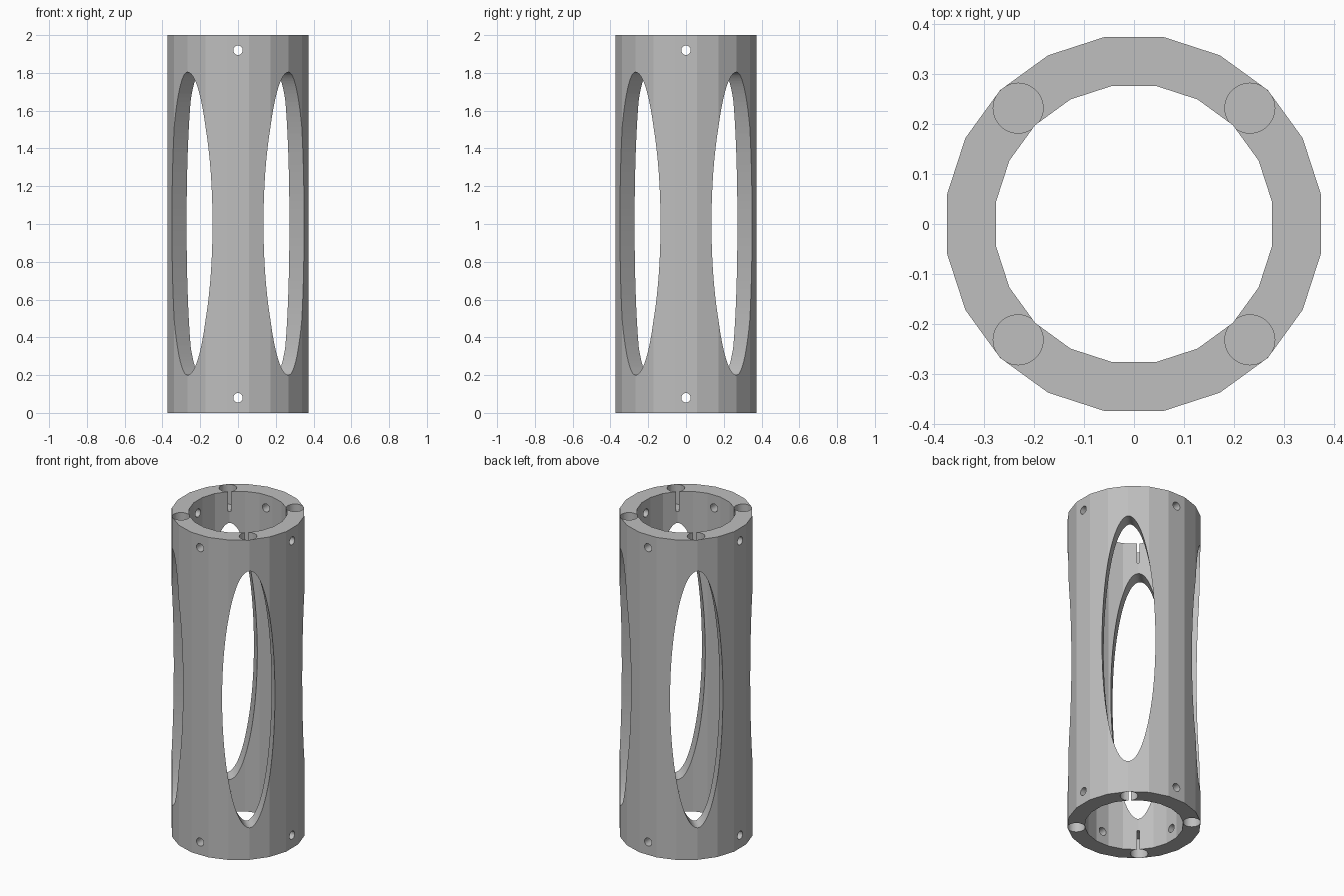
import bpy, bmesh, math
from mathutils import Matrix

if "Cube" in bpy.data.objects:
    bpy.data.objects.remove(bpy.data.objects["Cube"])

HEIGHT, R_OUT, R_IN, SIDES = 2.0, 0.379, 0.28, 20

grey = bpy.data.materials.new("light grey")
grey.diffuse_color = (0.52, 0.52, 0.52, 1)
grey.use_nodes = True
grey.node_tree.nodes["Principled BSDF"].inputs["Base Color"].default_value = grey.diffuse_color


def make_object(name, bm):
    bmesh.ops.recalc_face_normals(bm, faces=bm.faces)
    mesh = bpy.data.meshes.new(name)
    bm.to_mesh(mesh)
    bm.free()
    mesh.materials.append(grey)
    obj = bpy.data.objects.new(name, mesh)
    bpy.context.collection.objects.link(obj)
    return obj


def rod(name, matrix, segments, length):
    """Unit-radius rod along local z, placed by a matrix."""
    bm = bmesh.new()
    bmesh.ops.create_cone(bm, cap_ends=True, segments=segments, radius1=1,
                          radius2=1, depth=length, matrix=matrix)
    return make_object(name, bm)


# Faceted tube with open ends
bm = bmesh.new()
rings = []
for r, z in ((R_OUT, 0), (R_OUT, HEIGHT), (R_IN, HEIGHT), (R_IN, 0)):
    angles = [math.radians(9 + 18 * i) for i in range(SIDES)]
    rings.append([bm.verts.new((r * math.cos(a), r * math.sin(a), z)) for a in angles])
for k in range(4):
    a, b = rings[k], rings[(k + 1) % 4]
    for i in range(SIDES):
        j = (i + 1) % SIDES
        bm.faces.new((a[i], a[j], b[j], b[i]))
tube = make_object("tube", bm)

cutters = []


def across(angle, z, half_width, half_height):
    """Matrix for a horizontal elliptical rod pointing along an angle."""
    return (Matrix.Translation((0, 0, z)) @ Matrix.Rotation(math.radians(angle), 4, 'Z')
            @ Matrix.Rotation(math.pi / 2, 4, 'Y')
            @ Matrix.Diagonal((half_height, half_width, 1, 1)))


# Tall oval windows through both diagonals
for angle in (45, 135):
    cutters.append(rod("window_cutter", across(angle, 1.002, 0.152, 0.802), 128, 2))

# Cross-drilled pin holes near both ends
for z in (0.08, 1.92):
    for angle in (0, 90):
        cutters.append(rod("pin_hole_cutter", across(angle, z, 0.025, 0.025), 32, 2))

# Blind sockets in the end faces, on the diagonals
for z in (0, HEIGHT):
    for k in range(4):
        a = math.radians(45 + 90 * k)
        m = (Matrix.Translation((0.328 * math.cos(a), 0.328 * math.sin(a), z))
             @ Matrix.Rotation(a, 4, 'Z') @ Matrix.Diagonal((0.05, 0.05, 1, 1)))
        cutters.append(rod("socket_cutter", m, 48, 0.25))

for c in cutters:
    mod = tube.modifiers.new(c.name, 'BOOLEAN')
    mod.operation, mod.solver, mod.object = 'DIFFERENCE', 'EXACT', c

# Bake the cuts and remove the cutters
deps = bpy.context.evaluated_depsgraph_get()
cut_mesh = bpy.data.meshes.new_from_object(tube.evaluated_get(deps))
tube.modifiers.clear()
tube.data = cut_mesh
for c in cutters:
    bpy.data.objects.remove(c)
cut_mesh.materials.clear()
cut_mesh.materials.append(grey)
for p in cut_mesh.polygons:
    p.material_index = 0
    p.use_smooth = False
